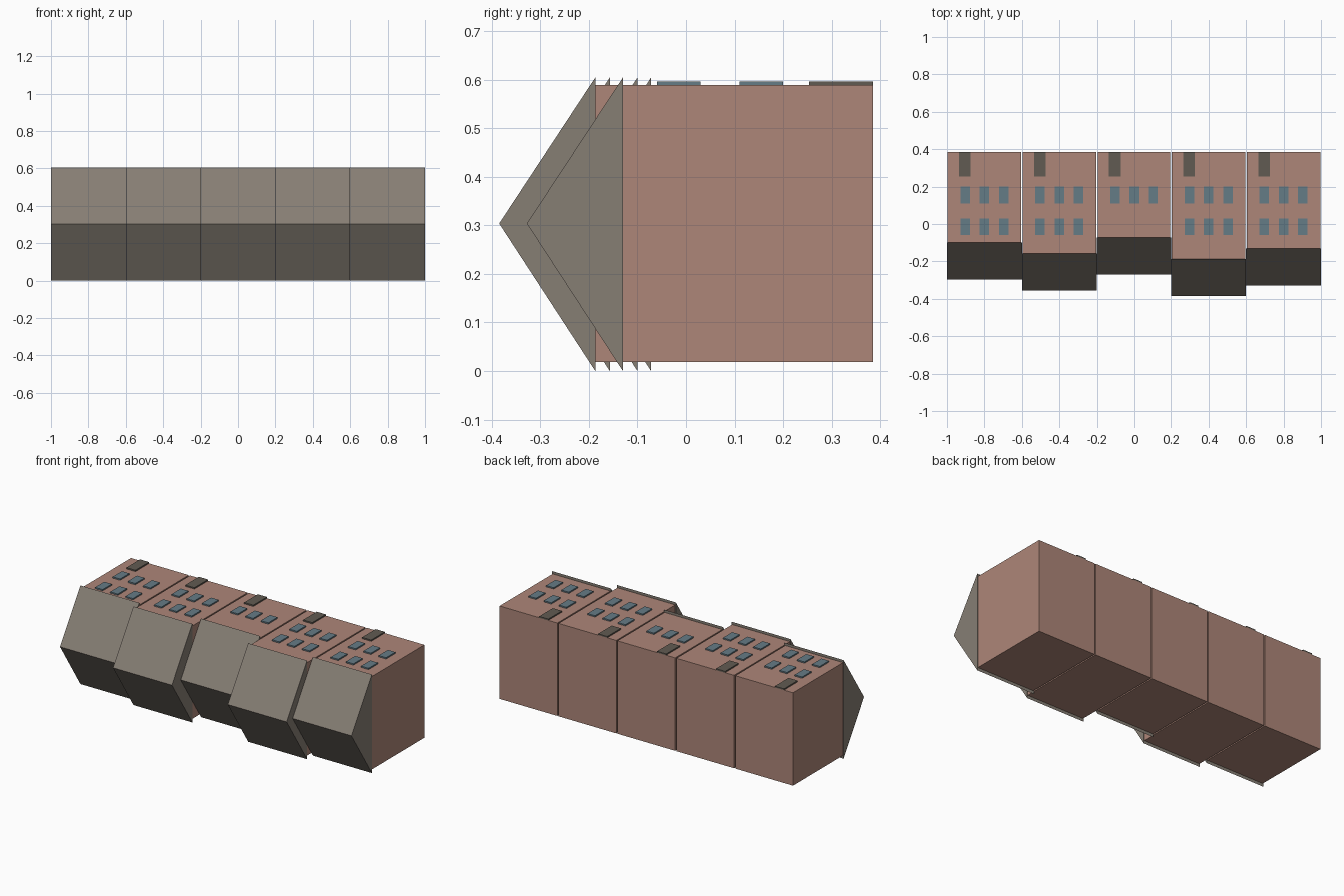
import bpy
import bmesh

cube = bpy.data.objects.get("Cube")
if cube:
    bpy.data.objects.remove(cube, do_unlink=True)


def material(name, rgb):
    mat = bpy.data.materials.new(name)
    mat.use_nodes = True
    color = (*rgb, 1.0)
    mat.diffuse_color = color
    mat.node_tree.nodes["Principled BSDF"].inputs["Base Color"].default_value = color
    return mat


BRICK = material("brick", (0.42, 0.24, 0.19))
SLATE = material("roof slate", (0.24, 0.21, 0.175))
GLASS = material("window glass", (0.13, 0.20, 0.24))
DOOR = material("door paint", (0.12, 0.105, 0.085))


def prism(name, profile, x0, x1, mat):
    """Extrude a (y, z) profile along x."""
    bm = bmesh.new()
    face = bm.faces.new([bm.verts.new((x0, y, z)) for y, z in profile])
    out = bmesh.ops.extrude_face_region(bm, geom=[face])
    moved = [v for v in out["geom"] if isinstance(v, bmesh.types.BMVert)]
    bmesh.ops.translate(bm, verts=moved, vec=(x1 - x0, 0, 0))
    bmesh.ops.recalc_face_normals(bm, faces=bm.faces)
    mesh = bpy.data.meshes.new(name)
    bm.to_mesh(mesh)
    bm.free()
    mesh.materials.append(mat)
    obj = bpy.data.objects.new(name, mesh)
    bpy.context.collection.objects.link(obj)
    return obj


def box(name, x, width, y0, y1, z0, z1, mat):
    profile = [(y0, z0), (y1, z0), (y1, z1), (y0, z1)]
    return prism(name, profile, x - width / 2, x + width / 2, mat)


MID = 0.304       # height of the roof ridge
BASE = 0.385      # ground end of the houses
FACADE = MID + 0.285
TRIM = FACADE + 0.008

# Eaves position of each house in the terrace, from right to left
EAVES = [-0.1, -0.157, -0.072, -0.187, -0.13]

for i, eave in enumerate(EAVES):
    n = i + 1
    x = -0.8 + 0.4 * i

    # Brick body with a thin gap to its neighbours
    box(f"house_{n}_walls", x, 0.392, eave, BASE, MID - 0.285, FACADE, BRICK)

    # Gabled roof, slightly overhanging the walls
    gable = [(eave, MID - 0.304), (eave, MID + 0.301), (eave - 0.198, MID)]
    prism(f"house_{n}_roof", gable, x - 0.2, x + 0.2, SLATE)

    # Front door beside the left-hand window column
    box(f"house_{n}_door", x - 0.104, 0.062, 0.253, BASE, FACADE - 0.001, TRIM, DOOR)

    # Window rows; the lowest house has a single storey of them
    rows = [0.11] if n == 3 else [0.11, -0.06]
    for r, y in enumerate(rows):
        for c in (-1, 0, 1):
            box(f"house_{n}_window_{r + 1}_{c + 2}", x + 0.103 * c, 0.051,
                y, y + 0.09, FACADE - 0.001, TRIM, GLASS)
